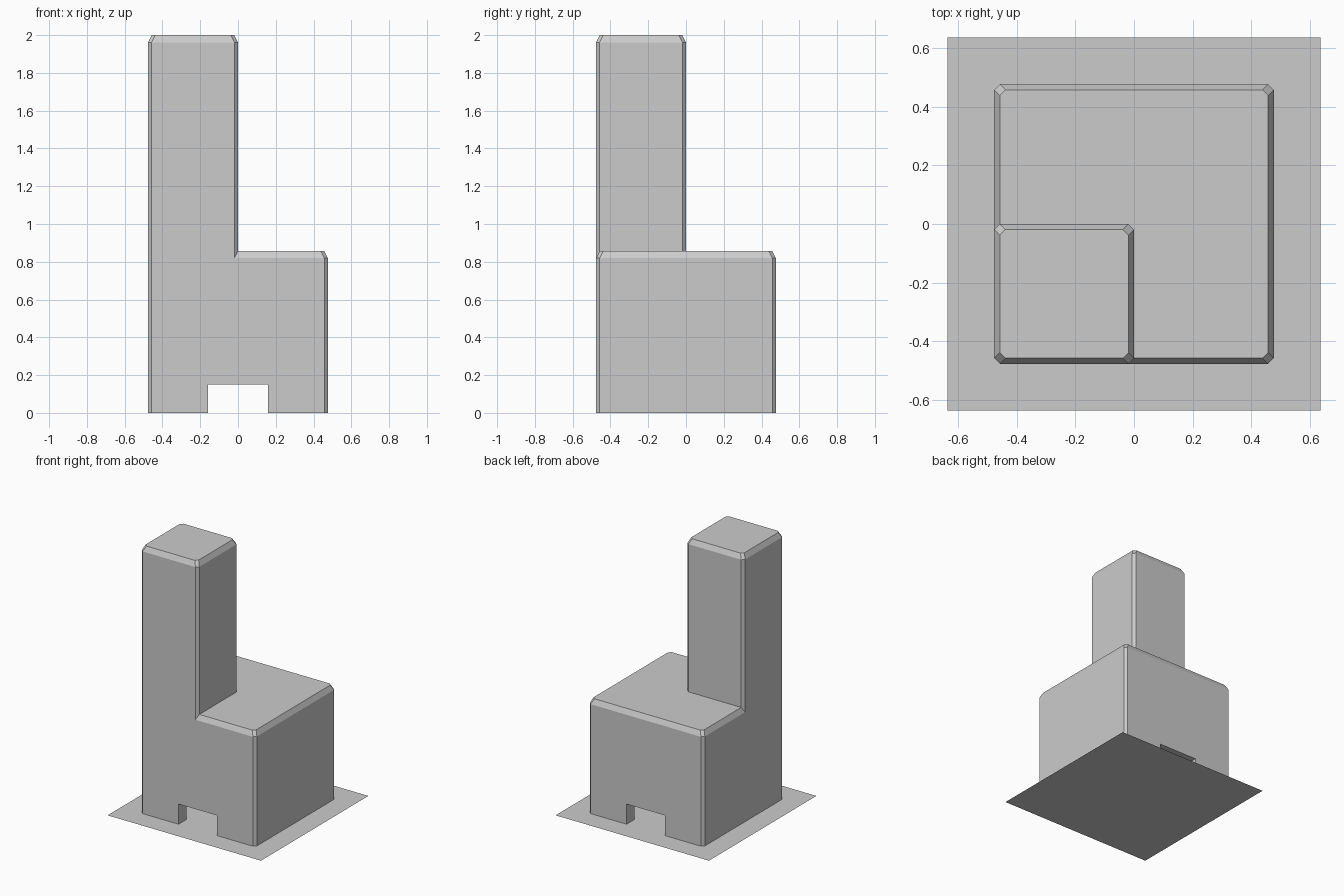
import bpy, bmesh

if "Cube" in bpy.data.objects:
    bpy.data.objects.remove(bpy.data.objects["Cube"])

HALF, CUT, DROP = 0.476, 0.019, 0.038   # block half width, chamfer width, chamfer height
WALL = 0.095


def octagon(x0, x1, y0, y1, c):
    """Rectangle with its four corners cut off, counter-clockwise."""
    return [(x0 + c, y0), (x1 - c, y0), (x1, y0 + c), (x1, y1 - c),
            (x1 - c, y1), (x0 + c, y1), (x0, y1 - c), (x0, y0 + c)]


def link(name, bm):
    mesh = bpy.data.meshes.new(name)
    bm.to_mesh(mesh)
    bm.free()
    obj = bpy.data.objects.new(name, mesh)
    bpy.context.collection.objects.link(obj)
    return obj


def chamfered_block(name, x0, x1, y0, y1, z0, z1):
    bm = bmesh.new()
    outer = octagon(x0, x1, y0, y1, CUT)
    inner = octagon(x0 + CUT, x1 - CUT, y0 + CUT, y1 - CUT, CUT)
    levels = [(outer, z0), (outer, z1 - DROP), (inner, z1)]
    rings = [[bm.verts.new((x, y, z)) for x, y in pts] for pts, z in levels]
    bm.faces.new(rings[0][::-1])
    bm.faces.new(rings[-1])
    for low, high in zip(rings, rings[1:]):
        for i in range(8):
            j = (i + 1) % 8
            bm.faces.new((low[i], low[j], high[j], high[i]))
    return link(name, bm)


def box(name, sx, sy, z0, z1):
    bm = bmesh.new()
    bmesh.ops.create_cube(bm, size=1)
    for v in bm.verts:
        v.co = (v.co.x * sx, v.co.y * sy, z0 if v.co.z < 0 else z1)
    return link(name, bm)


def combine(target, tool, operation):
    mod = target.modifiers.new(operation.lower(), 'BOOLEAN')
    mod.object, mod.operation, mod.solver = tool, operation, 'EXACT'
    bpy.context.view_layer.objects.active = target
    bpy.ops.object.modifier_apply(modifier=mod.name)
    bpy.data.objects.remove(tool)


# Wide block with the tall tower flush to its front left corner
building = chamfered_block("building", -HALF, HALF, -HALF, HALF, 0, 0.857)
tower = chamfered_block("tower", -HALF, 0, -HALF, 0, 0.4, 2.0)
combine(building, tower, 'UNION')

# Hollow interior and the doorways in the front and back walls
inside = 2 * (HALF - WALL)
combine(building, box("cavity_cutter", inside, inside, -0.1, 0.857 - WALL), 'DIFFERENCE')
combine(building, box("doorway_cutter", 0.318, 1.2, -0.2, 0.151), 'DIFFERENCE')

# Flat base sheet
bm = bmesh.new()
bmesh.ops.create_grid(bm, x_segments=1, y_segments=1, size=0.635)
link("base_sheet", bm)
